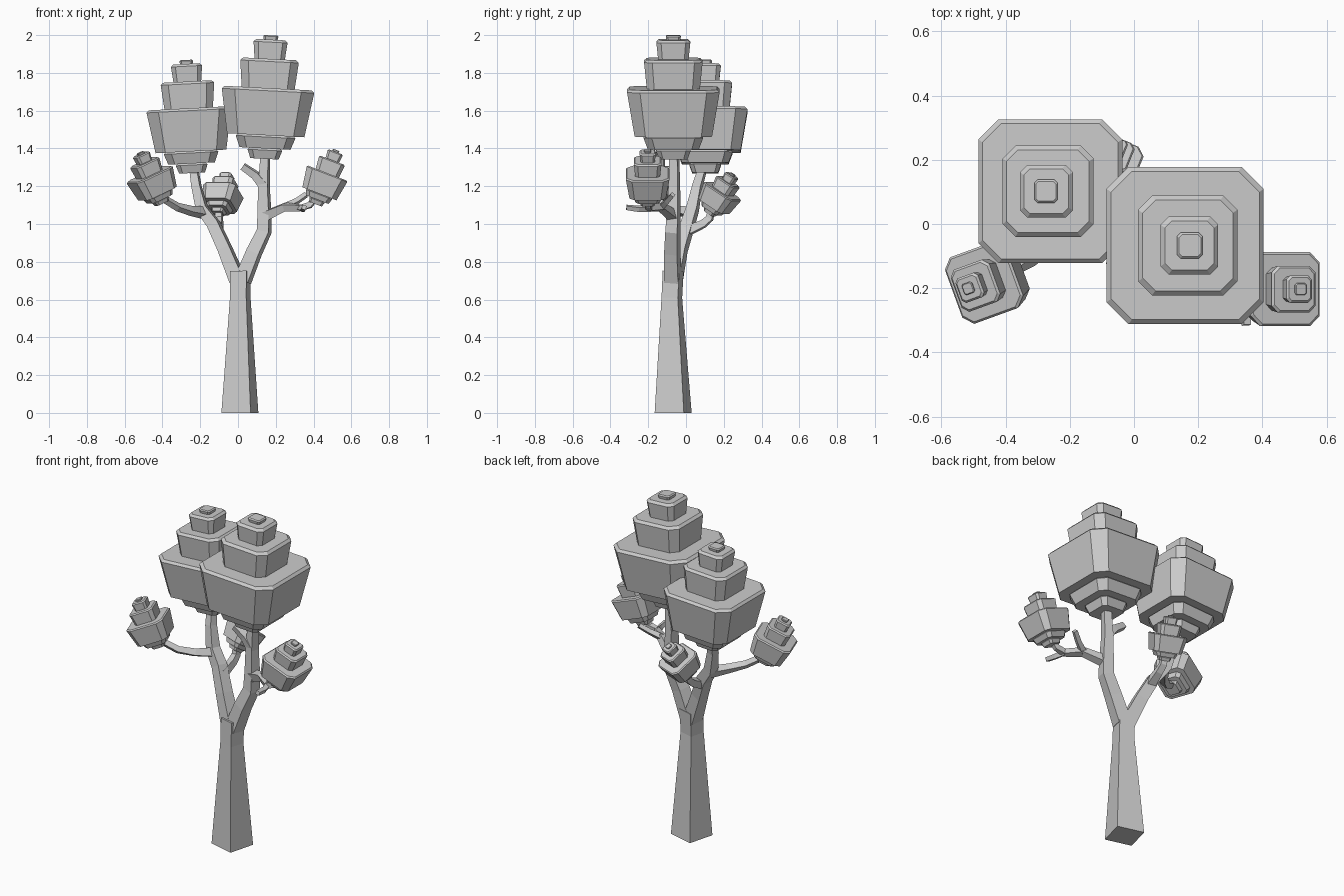
import bpy, bmesh
from math import radians, cos, sin, pi
from mathutils import Vector, Matrix

cube = bpy.data.objects.get("Cube")
if cube:
    bpy.data.objects.remove(cube, do_unlink=True)

grey = bpy.data.materials.new("plain_grey")
grey.use_nodes = True
COLOUR = (0.6, 0.6, 0.6, 1)
grey.diffuse_color = COLOUR
grey.node_tree.nodes["Principled BSDF"].inputs["Base Color"].default_value = COLOUR


def finish(name, bm):
    bmesh.ops.recalc_face_normals(bm, faces=bm.faces)
    mesh = bpy.data.meshes.new(name)
    bm.to_mesh(mesh)
    bm.free()
    mesh.materials.append(grey)
    obj = bpy.data.objects.new(name, mesh)
    bpy.context.collection.objects.link(obj)
    return obj


def loft(bm, rings):
    """Skin a list of equally long point rings and cap both ends."""
    loops = [[bm.verts.new(p) for p in ring] for ring in rings]
    for a, b in zip(loops, loops[1:]):
        for i in range(len(a)):
            j = (i + 1) % len(a)
            bm.faces.new((a[i], a[j], b[j], b[i]))
    bm.faces.new(loops[0][::-1])
    bm.faces.new(loops[-1])


def octagon(half, z):
    """Square outline with cut corners."""
    c = half * 0.72
    return [Vector((x, y, z)) for x, y in (
        (half, -c), (half, c), (c, half), (-c, half),
        (-half, c), (-half, -c), (-c, -half), (c, -half))]


# Leaf tiers: bottom height, top height, bottom half width, top half width
TIERS = [
    (0.0, 0.06, 0.075, 0.092),
    (0.055, 0.13, 0.135, 0.158),
    (0.125, 0.375, 0.205, 0.245),
    (0.37, 0.53, 0.14, 0.155),
    (0.525, 0.632, 0.08, 0.09),
    (0.63, 0.655, 0.036, 0.04),
]


def canopy(name, base, scale, turn, tilt):
    """Stack of flared blocks, leaning by tilt towards the turned x axis."""
    bm = bmesh.new()
    for low, high, wide_low, wide_high in TIERS:
        lip = min(0.014, wide_high * 0.15)
        loft(bm, [octagon(wide_low, low),
                  octagon(wide_high, high - lip),
                  octagon(wide_high - lip, high)])
    frame = (Matrix.Translation(base) @ Matrix.Rotation(radians(turn), 4, 'Z')
             @ Matrix.Rotation(radians(tilt), 4, 'Y') @ Matrix.Scale(scale, 4))
    bm.transform(frame)
    return finish(name, bm)


def limb(name, path):
    """Four sided tapering tube through (x, y, z, radius) points."""
    pts = [Vector(p[:3]) for p in path]
    rings = []
    for i, p in enumerate(pts):
        ahead = pts[min(i + 1, len(pts) - 1)] - p
        behind = p - pts[max(i - 1, 0)]
        direction = ahead.normalized() + behind.normalized()
        if i == 0 and name == "trunk":
            direction = Vector((0, 0, 1))
        turn = Vector((0, 0, 1)).rotation_difference(direction)
        r = path[i][3]
        rings.append([p + turn @ Vector((r * cos(a), r * sin(a), 0))
                      for a in (pi / 6 + k * pi / 2 for k in range(4))])
    bm = bmesh.new()
    loft(bm, rings)
    return finish(name, bm)


# Trunk and the two main forks
limb("trunk", [(0.01, -0.068, 0, 0.113), (0.012, -0.075, 0.61, 0.063),
               (0.012, -0.068, 0.75, 0.064)])
limb("right_fork", [(0.0, -0.065, 0.7, 0.055), (-0.07, -0.03, 0.87, 0.047),
                    (-0.13, 0.01, 1.0, 0.044), (-0.19, 0.035, 1.08, 0.04),
                    (-0.22, 0.06, 1.2, 0.032), (-0.235, 0.09, 1.3, 0.028)])
limb("left_fork", [(0.025, -0.07, 0.7, 0.055), (0.085, -0.073, 0.85, 0.05),
                   (0.138, -0.07, 0.96, 0.046), (0.14, -0.065, 1.07, 0.042),
                   (0.137, -0.062, 1.2, 0.036), (0.145, -0.062, 1.37, 0.03)])

# Side branches
limb("right_branch", [(-0.18, 0.03, 1.06, 0.035), (-0.25, -0.05, 1.07, 0.027),
                      (-0.32, -0.11, 1.09, 0.023), (-0.42, -0.165, 1.15, 0.02)])
limb("back_branch", [(-0.11, 0.0, 0.96, 0.035), (-0.1, 0.09, 1.0, 0.027),
                     (-0.1, 0.125, 1.03, 0.025), (-0.098, 0.14, 1.1, 0.023)])
limb("left_branch", [(0.14, -0.065, 1.04, 0.036), (0.25, -0.13, 1.09, 0.028),
                     (0.33, -0.195, 1.085, 0.023), (0.38, -0.2, 1.1, 0.021),
                     (0.42, -0.2, 1.15, 0.019)])

# Bare stubs
limb("fork_stub", [(0.14, -0.062, 1.2, 0.034), (0.09, -0.062, 1.26, 0.028),
                   (0.025, -0.062, 1.305, 0.024)])
limb("left_front_stub", [(0.33, -0.19, 1.085, 0.021), (0.345, -0.25, 1.08, 0.018),
                         (0.35, -0.315, 1.088, 0.016)])
limb("left_upper_stub", [(0.25, -0.13, 1.09, 0.022), (0.31, -0.1, 1.12, 0.018),
                         (0.36, -0.07, 1.155, 0.016)])

# Leaf masses
canopy("left_canopy", (0.14, -0.067, 1.345), 1.0, 0, 3)
canopy("right_canopy", (-0.243, 0.102, 1.27), 0.915, 0, -3)
canopy("small_left_canopy", (0.41, -0.203, 1.105), 0.47, 0, 21)
canopy("small_right_canopy", (-0.405, -0.16, 1.11), 0.45, 20, -24)
canopy("small_back_canopy", (-0.105, 0.125, 1.055), 0.38, 68, 32)
